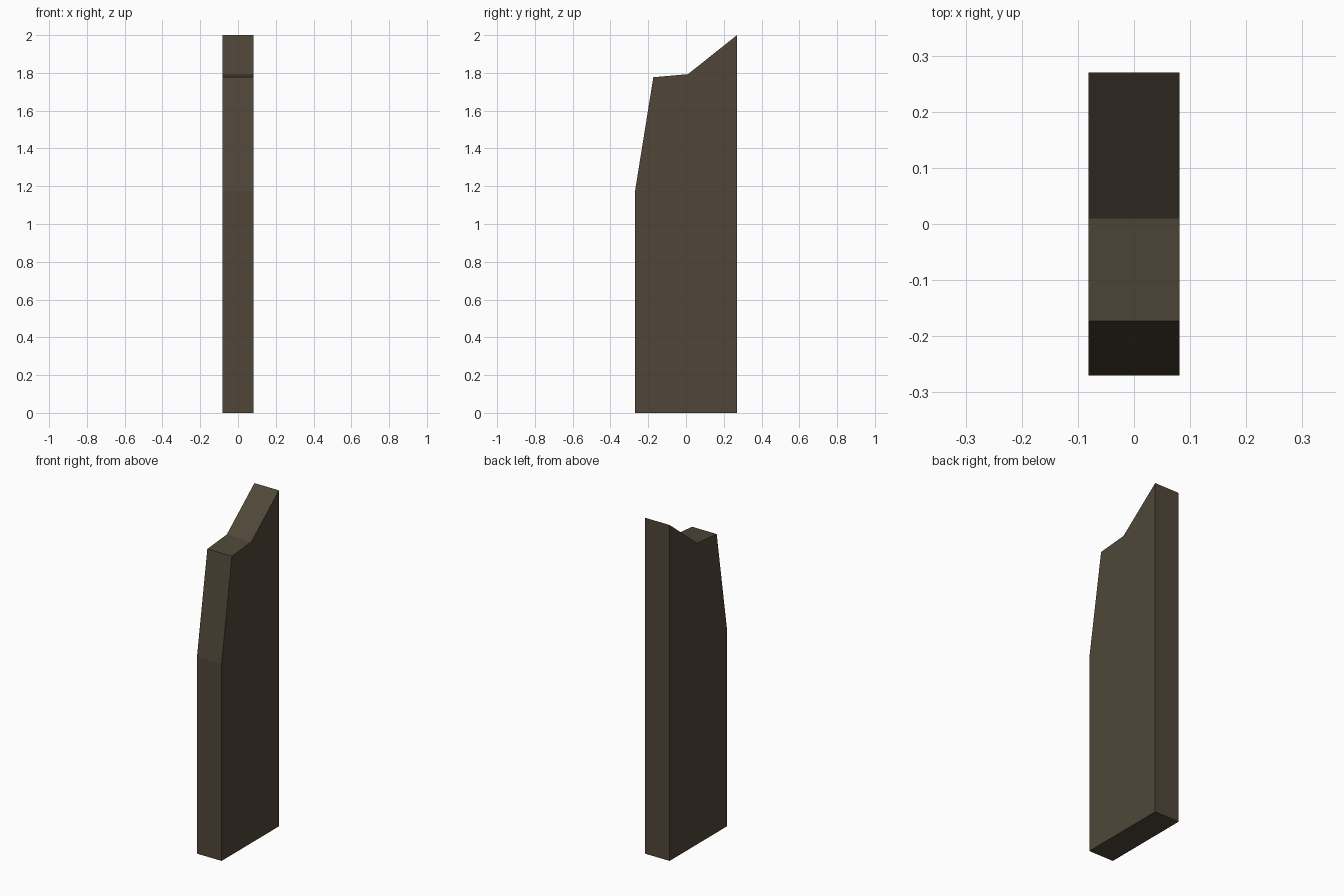
import bpy
import bmesh

if "Cube" in bpy.data.objects:
    bpy.data.objects.remove(bpy.data.objects["Cube"])

HALF_WIDTH = 0.081

# Side outline of the plank (y, z): straight back, broken top, tapered front
outline = [(-0.27, 0), (0.27, 0), (0.27, 2.0), (0.01, 1.793),
           (-0.173, 1.777), (-0.27, 1.173)]

# Extrude the outline across the thickness
bm = bmesh.new()
face = bm.faces.new([bm.verts.new((-HALF_WIDTH, y, z)) for y, z in outline])
result = bmesh.ops.extrude_face_region(bm, geom=[face])
moved = [v for v in result["geom"] if isinstance(v, bmesh.types.BMVert)]
bmesh.ops.translate(bm, verts=moved, vec=(2 * HALF_WIDTH, 0, 0))
bmesh.ops.recalc_face_normals(bm, faces=bm.faces)

mesh = bpy.data.meshes.new("broken_plank")
bm.to_mesh(mesh)
bm.free()
plank = bpy.data.objects.new("broken_plank", mesh)
bpy.context.collection.objects.link(plank)

# Dark weathered wood
wood = bpy.data.materials.new("dark_wood")
wood.diffuse_color = (0.08, 0.062, 0.04, 1)
wood.use_nodes = True
wood.node_tree.nodes["Principled BSDF"].inputs["Base Color"].default_value = wood.diffuse_color
mesh.materials.append(wood)
